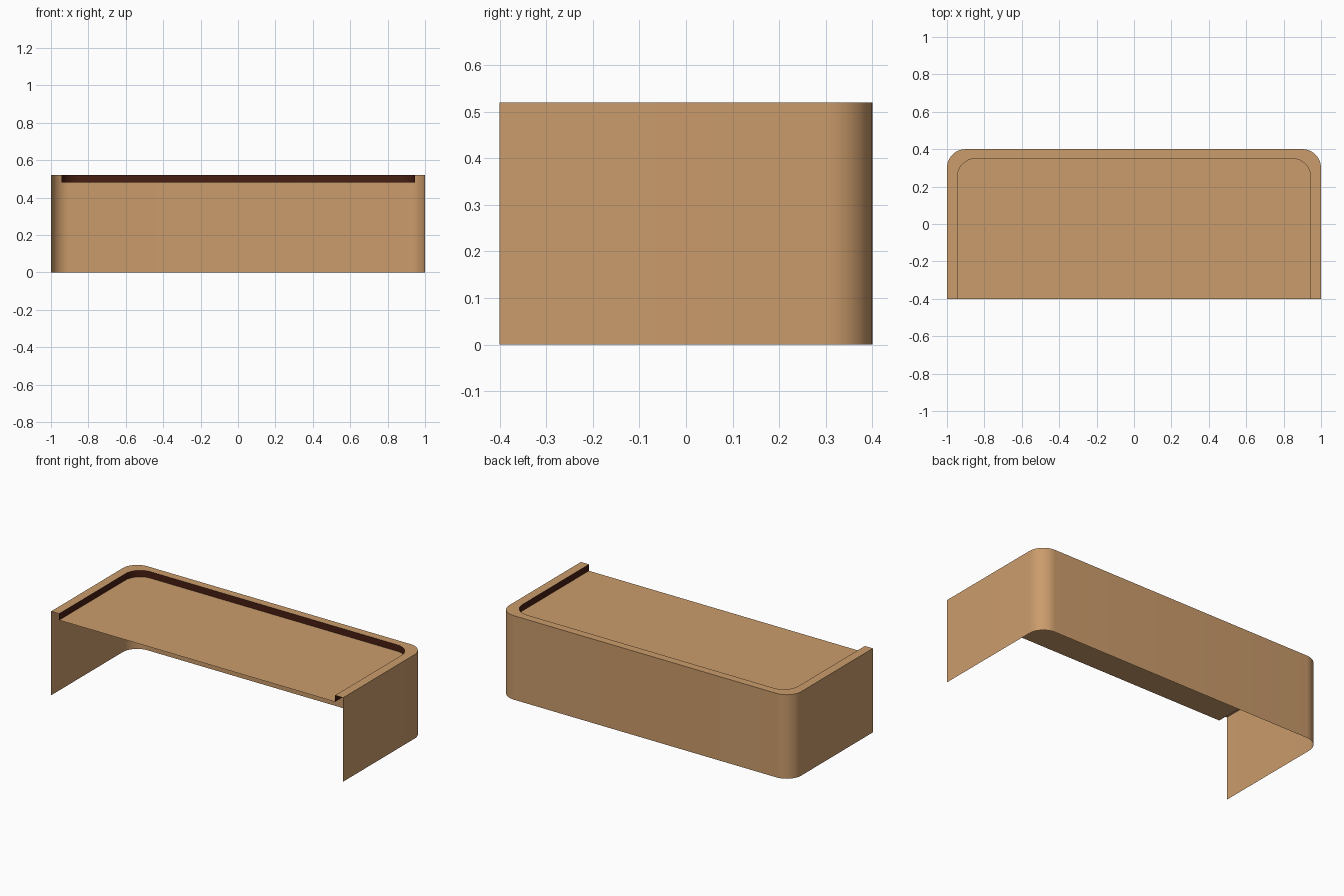
import bpy, bmesh, math

if "Cube" in bpy.data.objects:
    bpy.data.objects.remove(bpy.data.objects["Cube"])

def material(name, rgb):
    m = bpy.data.materials.new(name)
    m.diffuse_color = (*rgb, 1)
    m.use_nodes = True
    m.node_tree.nodes["Principled BSDF"].inputs["Base Color"].default_value = m.diffuse_color
    return m

wood = material("light_wood", (0.597, 0.332, 0.148))
dark = material("dark_brown", (0.062, 0.013, 0.006))

def u_path(hx, back, r=0.1, front=-0.4, n=12):
    """U-shaped outline, open at the front, rounded at the back corners."""
    right = [(hx, front)]
    for i in range(n + 1):
        a = math.pi / 2 * i / n
        right.append((hx - r + r * math.cos(a), back - r + r * math.sin(a)))
    return right + [(-x, y) for x, y in reversed(right)]

def finish(name, bm, mat, smooth=True):
    mesh = bpy.data.meshes.new(name)
    bm.to_mesh(mesh)
    bm.free()
    mesh.materials.append(mat)
    for p in mesh.polygons:
        p.use_smooth = smooth
    ob = bpy.data.objects.new(name, mesh)
    bpy.context.collection.objects.link(ob)

def ribbon(name, path_a, za, path_b, zb, mat, smooth=True):
    """Sheet of quads joining two matching outlines."""
    bm = bmesh.new()
    a = [bm.verts.new((x, y, za)) for x, y in path_a]
    b = [bm.verts.new((x, y, zb)) for x, y in path_b]
    for i in range(len(a) - 1):
        bm.faces.new((a[i], a[i + 1], b[i + 1], b[i]))
    finish(name, bm, mat, smooth)

outer = u_path(1.0, 0.4)
inner = u_path(0.945, 0.35)

# Thin wrap-around wall, flat top rim and dark inner lip
ribbon("outer_wall", outer, 0.0, outer, 0.52, wood)
ribbon("top_rim", outer, 0.52, inner, 0.52, wood, False)
ribbon("inner_lip", inner, 0.52, inner, 0.48, dark)

# Recessed desk top
bm = bmesh.new()
bm.faces.new([bm.verts.new((x, y, 0.48)) for x, y in inner])
finish("desk_top", bm, wood, False)
